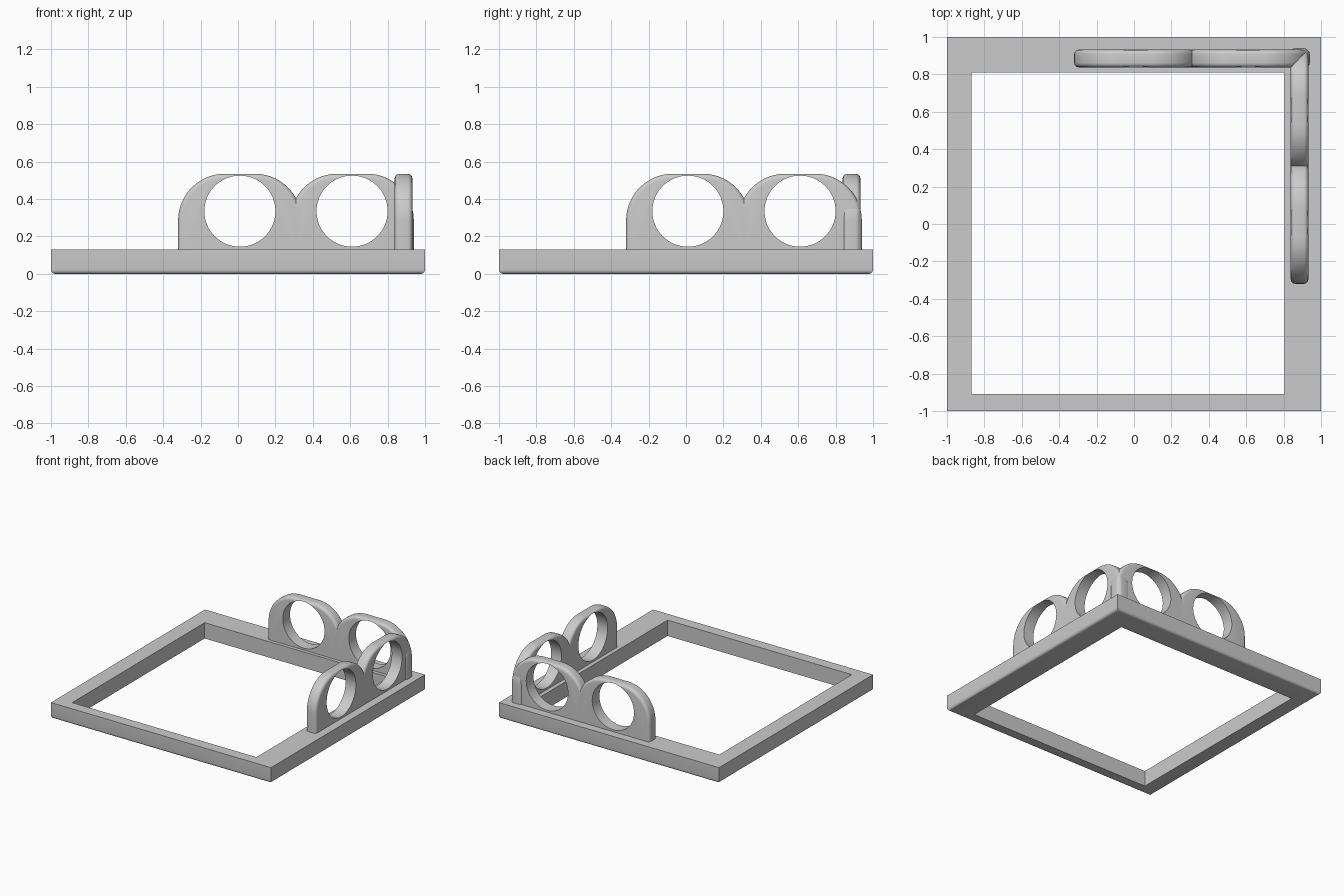
import bpy, bmesh, math

if "Cube" in bpy.data.objects:
    bpy.data.objects.remove(bpy.data.objects["Cube"])

grey = bpy.data.materials.new("plain grey")
grey.diffuse_color = (0.6, 0.6, 0.6, 1)
grey.use_nodes = True
grey.node_tree.nodes["Principled BSDF"].inputs["Base Color"].default_value = grey.diffuse_color

BASE_TOP = 0.13              # top of the square frame
NEAR, FAR = 0.838, 0.932     # faces of the upright walls
ARCH_CENTRES = (0.01, 0.61)


def make_object(name, bm):
    bmesh.ops.recalc_face_normals(bm, faces=bm.faces)
    mesh = bpy.data.meshes.new(name)
    bm.to_mesh(mesh)
    bm.free()
    mesh.materials.append(grey)
    obj = bpy.data.objects.new(name, mesh)
    bpy.context.collection.objects.link(obj)
    return obj


def activate(obj):
    bpy.ops.object.select_all(action='DESELECT')
    obj.select_set(True)
    bpy.context.view_layer.objects.active = obj


def combine(obj, other, operation):
    """Apply a boolean and discard the helper."""
    mod = obj.modifiers.new("combine", 'BOOLEAN')
    mod.operation, mod.object, mod.solver = operation, other, 'EXACT'
    activate(obj)
    bpy.ops.object.modifier_apply(modifier=mod.name)
    bpy.data.objects.remove(other)


def prism(name, profile, near, far, along_x, rounding=0.0):
    """Extrude a (along, z) profile through the wall thickness."""
    bm = bmesh.new()
    place = lambda s, d, z: (s, d, z) if along_x else (d, s, z)
    face = bm.faces.new([bm.verts.new(place(s, near, z)) for s, z in profile])
    new = bmesh.ops.extrude_face_region(bm, geom=[face])["geom"]
    shift = place(0, far - near, 0)
    bmesh.ops.translate(bm, vec=shift, verts=[v for v in new if isinstance(v, bmesh.types.BMVert)])
    if rounding:
        axis = 1 if along_x else 0
        rim = [e for e in bm.edges
               if abs(e.verts[0].co[axis] - e.verts[1].co[axis]) < 1e-5
               and max(v.co.z for v in e.verts) > BASE_TOP + 0.001]
        bmesh.ops.bevel(bm, geom=rim, offset=rounding, segments=5, profile=0.5,
                        affect='EDGES', clamp_overlap=True)
    return make_object(name, bm)


def arc(cx, cz, r, start, end, n):
    return [(cx + r * math.cos(math.radians(start + (end - start) * i / n)),
             cz + r * math.sin(math.radians(start + (end - start) * i / n))) for i in range(n + 1)]


def arch_profile(c):
    return ([(c - 0.33, BASE_TOP), (c + 0.33, BASE_TOP)]
            + arc(c + 0.08, 0.285, 0.25, 0, 90, 20)
            + arc(c - 0.08, 0.285, 0.25, 90, 180, 20))


def ring_wall(name, along_x):
    """Two rounded arches merged side by side, each with a round hole."""
    wall, second = [prism(name if i == 0 else "second_arch", arch_profile(c), NEAR, FAR, along_x, 0.024)
                    for i, c in enumerate(ARCH_CENTRES)]
    combine(wall, second, 'UNION')
    for c in ARCH_CENTRES:
        hole = prism("hole_cutter", arc(c, 0.335, 0.19, 0, 354.375, 63), NEAR - 0.1, FAR + 0.1, along_x)
        combine(wall, hole, 'DIFFERENCE')
    activate(wall)
    bpy.ops.object.shade_smooth_by_angle(angle=math.radians(30))


# square frame with an off-centre opening and a rounded outer bottom edge
bm = bmesh.new()
outer = [(-1, -1), (1, -1), (1, 1), (-1, 1)]
inner = [(-0.87, -0.91), (0.805, -0.91), (0.805, 0.81), (-0.87, 0.81)]
rings = [[bm.verts.new((x, y, z)) for x, y in loop]
         for loop, z in ((outer, 0), (outer, BASE_TOP), (inner, BASE_TOP), (inner, 0))]
for a, b in zip(rings, rings[1:] + rings[:1]):
    for i in range(4):
        j = (i + 1) % 4
        bm.faces.new((a[i], a[j], b[j], b[i]))
bottom = [e for e in bm.edges if all(v in rings[0] for v in e.verts)]
bmesh.ops.bevel(bm, geom=bottom, offset=0.022, segments=5, profile=0.5, affect='EDGES')
frame = make_object("square_frame", bm)
activate(frame)
bpy.ops.object.shade_smooth_by_angle(angle=math.radians(30))

# upright ring walls meeting at the back right corner
ring_wall("back_ring_wall", True)
ring_wall("right_ring_wall", False)
